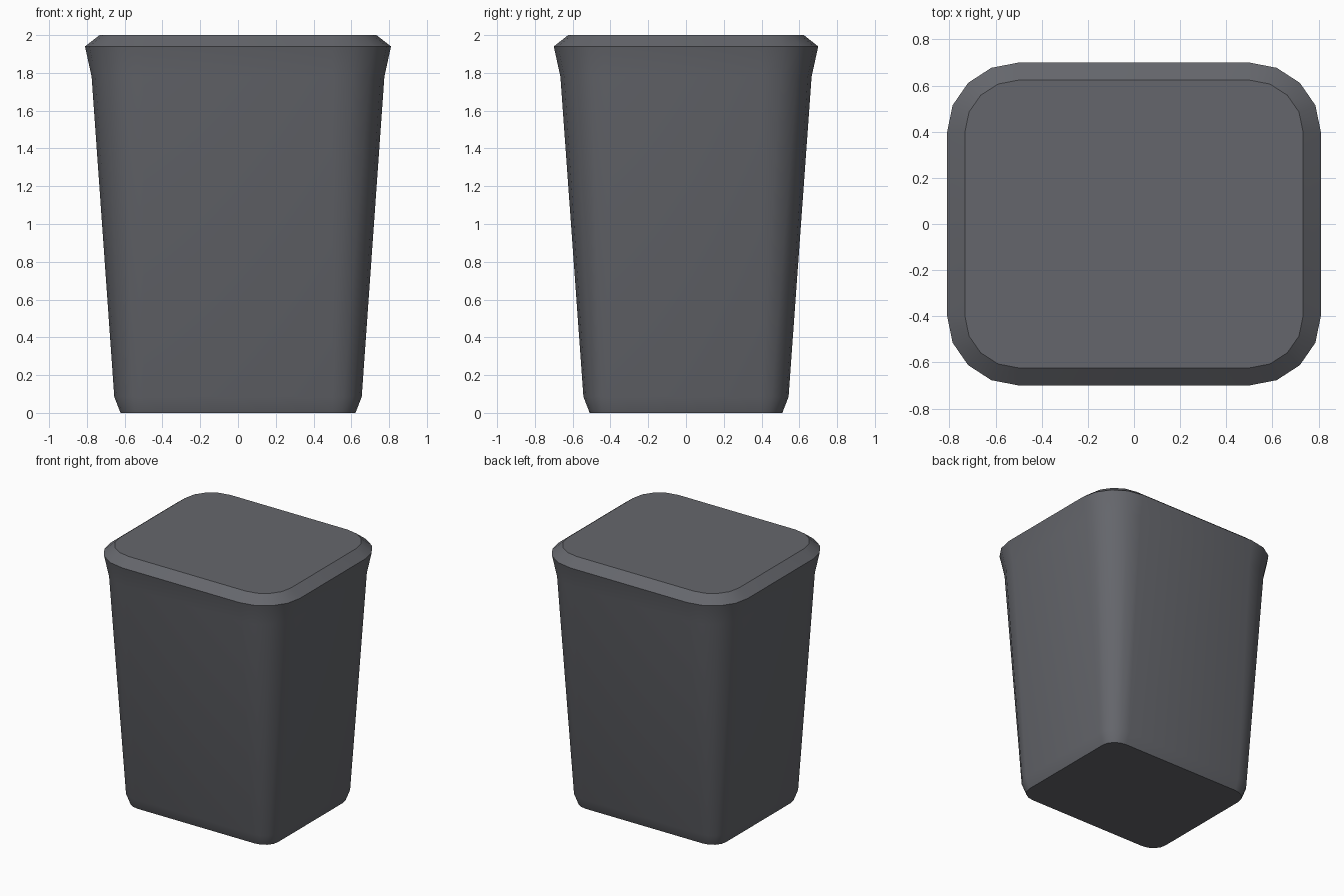
import bpy
import bmesh
from math import cos, sin, pi, radians

cube = bpy.data.objects.get("Cube")
if cube:
    bpy.data.objects.remove(cube, do_unlink=True)


def make_material(name, rgb):
    mat = bpy.data.materials.new(name)
    mat.use_nodes = True
    mat.diffuse_color = (*rgb, 1)
    mat.node_tree.nodes["Principled BSDF"].inputs["Base Color"].default_value = (*rgb, 1)
    return mat


CORE_X, CORE_Y = 0.5, 0.4   # straight half-lengths shared by every section
SEGMENTS = 4                # segments per rounded corner


def rounded_ring(bm, z, rx, ry):
    """Rounded rectangle section: the core grown by the corner radii."""
    ring = []
    for corner, (sx, sy) in enumerate([(1, 1), (-1, 1), (-1, -1), (1, -1)]):
        for i in range(SEGMENTS + 1):
            a = (corner + i / SEGMENTS) * pi / 2
            ring.append(bm.verts.new((sx * CORE_X + rx * cos(a),
                                      sy * CORE_Y + ry * sin(a), z)))
    return ring


# Sections from base to lid: height, corner radius in x and in y
profile = [
    (0.0, 0.122, 0.11),
    (0.085, 0.155, 0.143),
    (1.78, 0.275, 0.265),
    (1.94, 0.31, 0.30),
    (2.0, 0.233, 0.224),
]

# Tapered bin body with flared rim and closed top
bm = bmesh.new()
rings = [rounded_ring(bm, *section) for section in profile]
for low, high in zip(rings, rings[1:]):
    for i in range(len(low)):
        j = (i + 1) % len(low)
        bm.faces.new((low[i], low[j], high[j], high[i]))
bm.faces.new(rings[0][::-1])
bm.faces.new(rings[-1])
mesh = bpy.data.meshes.new("bin_body")
bm.to_mesh(mesh)
bm.free()

body = bpy.data.objects.new("bin_body", mesh)
bpy.context.collection.objects.link(body)
mesh.materials.append(make_material("slate_grey", (0.13, 0.134, 0.15)))

# Smooth walls, sharp rim and base edges
bpy.ops.object.select_all(action="DESELECT")
body.select_set(True)
bpy.context.view_layer.objects.active = body
bpy.ops.object.shade_smooth_by_angle(angle=radians(30))
